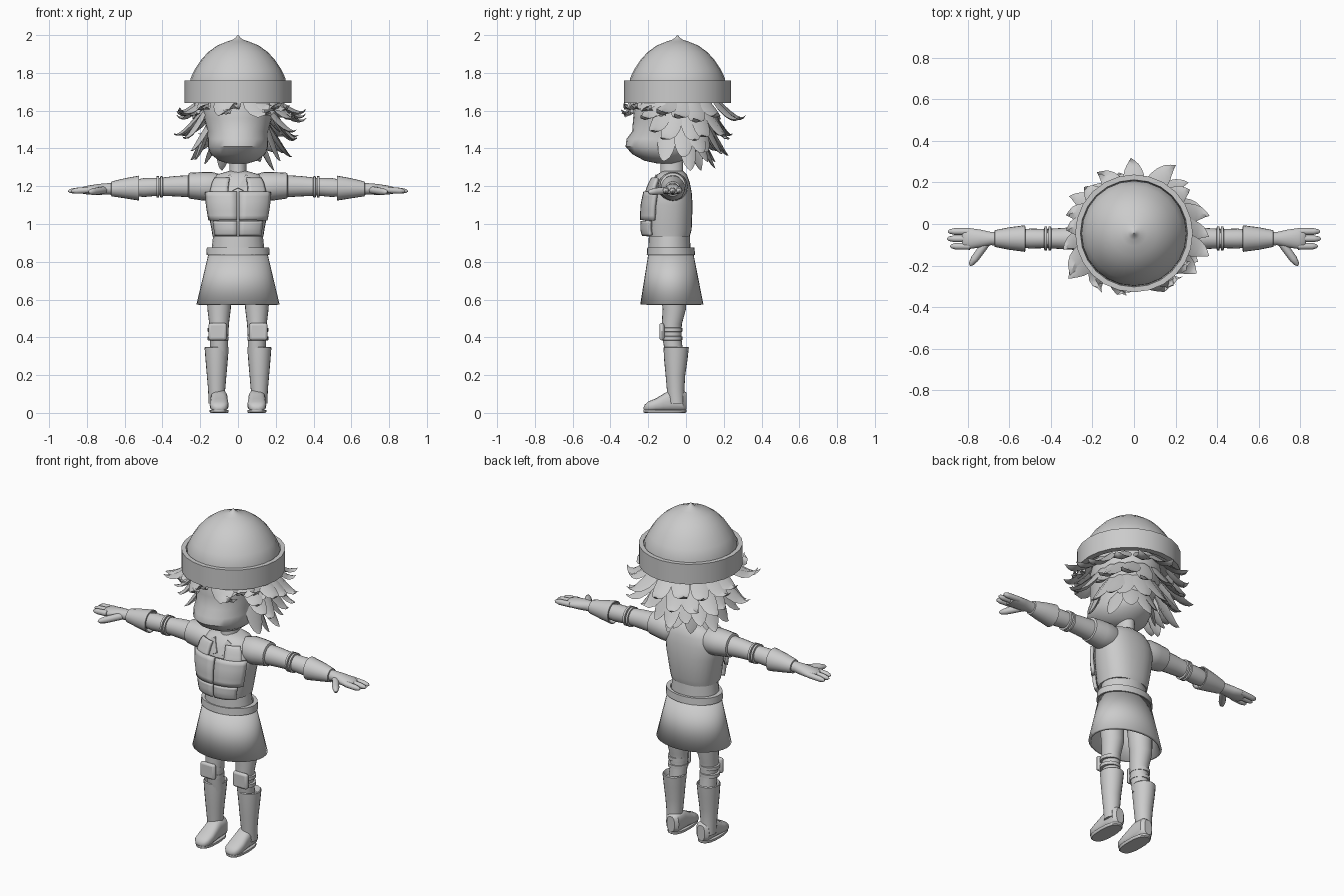
import bpy, bmesh, math, random
from mathutils import Vector, Matrix

random.seed(4)
if "Cube" in bpy.data.objects:
    bpy.data.objects.remove(bpy.data.objects["Cube"])

# One flat clay colour for everything
clay = bpy.data.materials.new("plain_grey")
clay.use_nodes = True
GREY = (0.6, 0.6, 0.6, 1)
clay.diffuse_color = GREY
clay.node_tree.nodes["Principled BSDF"].inputs["Base Color"].default_value = GREY


def finish(name, bm, mirror=False, angle=40):
    """Turn a bmesh into a named, shaded object."""
    bmesh.ops.recalc_face_normals(bm, faces=bm.faces)
    mesh = bpy.data.meshes.new(name)
    bm.to_mesh(mesh)
    bm.free()
    mesh.materials.append(clay)
    obj = bpy.data.objects.new(name, mesh)
    bpy.context.collection.objects.link(obj)
    bpy.ops.object.select_all(action='DESELECT')
    obj.select_set(True)
    bpy.context.view_layer.objects.active = obj
    bpy.ops.object.shade_smooth_by_angle(angle=math.radians(angle))
    if mirror:
        obj.modifiers.new("mirror", 'MIRROR').use_axis[0] = True
    return obj


def loft(name, rings, axis='z', cu=0, cv=0, sides=20, power=1, mirror=False, matrix=None, caps=True):
    """Skin rings of (position, radius u, radius v, centre v) along an axis."""
    bm = bmesh.new()
    rows = []
    for ring in rings:
        t, ru = ring[:2]
        rv = ring[2] if len(ring) > 2 else ru
        c = ring[3] if len(ring) > 3 else cv
        row = []
        for i in range(sides):
            a = math.tau * i / sides
            co, si = math.cos(a), math.sin(a)
            u = cu + ru * math.copysign(abs(co) ** power, co)
            v = c + rv * math.copysign(abs(si) ** power, si)
            p = {'z': (u, v, t), 'x': (t, u, v), 'y': (u, t, v)}[axis]
            row.append(bm.verts.new(p))
        rows.append(row)
    for a, b in zip(rows, rows[1:]):
        for i in range(sides):
            j = (i + 1) % sides
            bm.faces.new((a[i], a[j], b[j], b[i]))
    if caps:
        bm.faces.new(rows[0])
        bm.faces.new(rows[-1])
    if matrix:
        bm.transform(matrix)
    return finish(name, bm, mirror)


def finger(name, start, end, r):
    start, end = Vector(start), Vector(end)
    d = end - start
    n = d.length
    m = Matrix.Translation(start) @ d.to_track_quat('Z', 'Y').to_matrix().to_4x4()
    loft(name, [(0, r), (n * .7, r * .95), (n * .93, r * .6), (n, r * .15)],
         sides=10, mirror=True, matrix=m)


# Helmet: dome, rolled brim and tip
HY = -.045
loft("helmet_dome", [(1.7, .255), (1.77, .252), (1.82, .228), (1.87, .195), (1.91, .158),
                     (1.945, .11), (1.965, .06), (1.975, .03), (1.985, .014), (2, .002)], cv=HY, sides=24)
loft("helmet_brim", [(1.7, .245), (1.64, .25), (1.64, .283), (1.76, .283), (1.76, .258), (1.72, .25)],
     cv=HY, sides=24, caps=False)

# Head with a puffy muzzle, and neck
loft("head", [(1.32, .05, .05, -.1), (1.335, .1, .1, -.12), (1.37, .145, .165, -.12),
              (1.41, .16, .195, -.125), (1.45, .16, .195, -.12), (1.49, .162, .185, -.1),
              (1.56, .18, .195, -.085), (1.64, .19, .2, -.07), (1.74, .17, .17, -.06)], sides=28)
loft("neck", [(1.22, .06, .07), (1.27, .046, .06), (1.37, .046, .06)], cv=-.075)


# Hair: rings of leaf-shaped locks that curl outwards
def lock(bm, azimuth, sweep, root, tip, width, hook):
    def at(a, r, z):
        return Vector((r * math.sin(a), HY - r * math.cos(a), z))
    p0 = at(azimuth, *root)
    p2 = at(azimuth + sweep, *tip)
    p1 = at(azimuth + sweep * .4, root[0] * .25 + tip[0] * .75, tip[1] + hook)
    side = Vector((math.cos(azimuth), math.sin(azimuth), 0))
    rows = []
    for k, w in enumerate((.7, 1, 1, .85, .6, .3)):
        t = k / 6
        p = p0 * (1 - t) ** 2 + p1 * 2 * t * (1 - t) + p2 * t * t
        d = ((p1 - p0) * (1 - t) + (p2 - p1) * t).normalized()
        s = (side - d * side.dot(d)).normalized()
        n = s.cross(d) * width * w * .3
        s *= width * w
        rows.append([bm.verts.new(q) for q in (p + s, p + n, p - s, p - n)])
    end = bm.verts.new(p2)
    for a, b in zip(rows, rows[1:]):
        for i in range(4):
            j = (i + 1) % 4
            bm.faces.new((a[i], a[j], b[j], b[i]))
    for i in range(4):
        bm.faces.new((rows[-1][i], rows[-1][(i + 1) % 4], end))
    bm.faces.new(rows[0])


def hair_ring(name, first, last, count, root, tip, width, hook, sweep):
    bm = bmesh.new()
    for i in range(count):
        a = first + (last - first) * i / (count - 1)
        turn = sweep if a < 180 else -sweep
        jitter = random.uniform
        lock(bm, math.radians(a + jitter(-5, 5)), math.radians(turn + jitter(-8, 8)), root,
             (tip[0] + jitter(-.03, .03), tip[1] + jitter(-.03, .03)), width, hook)
    finish(name, bm, angle=35)


hair_ring("fringe", -62, 62, 8, (.23, 1.67), (.3, 1.62), .045, -.06, 22)
hair_ring("upper_locks", 55, 305, 13, (.21, 1.65), (.355, 1.59), .05, -.06, -8)
hair_ring("middle_locks", 68, 292, 12, (.18, 1.6), (.33, 1.48), .05, -.04, -8)
hair_ring("lower_locks", 75, 285, 11, (.15, 1.54), (.26, 1.36), .05, 0, -6)
hair_ring("nape_locks", 115, 245, 6, (.11, 1.48), (.18, 1.31), .045, .02, 5)

# Torso, waist, belt and open skirt
VEST = [(.935, .135, .115, -.095), (.97, .14, .125, -.095), (1.1, .165, .125, -.09),
        (1.17, .17, .115, -.085), (1.22, .155, .1, -.08), (1.26, .12, .08, -.075), (1.28, .05, .055, -.07)]
loft("vest", VEST, sides=28, power=.85)
loft("waist", [(.85, .142, .113), (.95, .13, .108)], cv=-.088)
loft("belt", [(.835, .15, .11), (.835, .168, .128), (.875, .165, .125), (.875, .14, .11)],
     cv=-.08, sides=28, caps=False)
skirt = loft("skirt", [(.575, .22, .167, -.075), (.84, .157, .12, -.08)], sides=32, caps=False)
skirt.modifiers.new("cloth", 'SOLIDIFY').thickness = .015


# Armour panels that follow the vest surface
def panel(name, low, high, inner, outer, lift=.016):
    bm = bmesh.new()
    rows = []
    for r in range(7):
        z = low + (high - low) * r / 6
        for a, b in zip(VEST, VEST[1:]):
            if a[0] <= z <= b[0]:
                f = (z - a[0]) / (b[0] - a[0])
                rx, ry, cy = (a[k] + (b[k] - a[k]) * f for k in (1, 2, 3))
                break
        row = []
        for c in range(7):
            t = math.radians(inner + (outer - inner) * c / 6)
            row.append(bm.verts.new(((rx + lift) * math.sin(t) ** .85,
                                     cy - (ry + lift) * math.cos(t) ** .85, z)))
        rows.append(row)
    for a, b in zip(rows, rows[1:]):
        for i in range(6):
            bm.faces.new((a[i], a[i + 1], b[i + 1], b[i]))
    solid = finish(name, bm, True).modifiers.new("plate", 'SOLIDIFY')
    solid.thickness = .02
    solid.offset = 0


panel("chest_plate", 1.02, 1.17, 1, 62)
panel("belly_plate", .94, 1.015, 1, 50, .012)
panel("collar_plate", 1.16, 1.24, 14, 50, .01)
bm = bmesh.new()
lapel = Matrix.Translation((.032, -.168, 1.215)) @ Matrix.Rotation(.5, 4, 'Y') @ Matrix.Rotation(-.45, 4, 'X')
bmesh.ops.create_cube(bm, size=1, matrix=lapel @ Matrix.Diagonal((.03, .025, .09, 1)))
finish("lapel", bm, True)

# Arms: shoulder sleeve, arm, elbow bands, flared gauntlet
AY = -.07
loft("shoulder_sleeve", [(.08, .06, .06, 1.2), (.14, .08, .078, 1.198), (.19, .078, .075, 1.2),
                         (.26, .067, .068, 1.203), (.265, .055, .055, 1.2)], 'x', AY, mirror=True)
loft("arm", [(.2, .06, .062, 1.2), (.33, .052, .054, 1.2), (.42, .046, .047, 1.197),
             (.5, .048, .05, 1.193), (.56, .04, .04, 1.19)], 'x', AY, mirror=True)
for name, x in (("upper_elbow_band", .405), ("lower_elbow_band", .425)):
    loft(name, [(x - .008, .045), (x - .006, .057), (x + .006, .057), (x + .008, .045)],
         'x', AY, 1.196, mirror=True)
loft("gauntlet", [(.55, .05, .05, 1.19), (.523, .058, .06, 1.19), (.525, .064, .066, 1.19),
                  (.6, .054, .053, 1.189), (.67, .04, .039, 1.186), (.672, .03, .03, 1.186)],
     'x', AY, mirror=True)

# Hands
loft("palm", [(.64, .034, .034, 1.186), (.69, .032, .03, 1.186), (.74, .043, .029, 1.183),
              (.79, .05, .024, 1.18), (.82, .046, .019, 1.178), (.828, .03, .01, 1.178)],
     'x', AY, mirror=True)
for name, y, tip in (("rear_finger", -.036, .895), ("middle_finger", -.071, .9), ("front_finger", -.107, .885)):
    finger(name, (.79, y, 1.18), (tip, y, 1.174), .017)
finger("thumb", (.71, -.09, 1.18), (.79, -.2, 1.168), .02)

# Legs, knee straps and pads
loft("leg", [(.3, .048, .048, -.06), (.4, .048, .05, -.075), (.47, .052, .053, -.075),
             (.55, .062, .062, -.062), (.7, .07, .07, -.07), (.8, .06, .06, -.075)], cu=.1, mirror=True)
for name, z in (("lower_knee_strap", .395), ("upper_knee_strap", .44)):
    loft(name, [(z - .012, .046), (z - .01, .056), (z + .01, .056), (z + .012, .046)],
         cu=.105, cv=-.075, mirror=True)
bm = bmesh.new()
bmesh.ops.create_cube(bm, size=1, matrix=Matrix.Translation((.108, -.128, .43))
                      @ Matrix.Diagonal((.096, .026, .092, 1)))
pad = finish("knee_pad", bm, True)
bevel = pad.modifiers.new("rounded", 'BEVEL')
bevel.width = .018
bevel.segments = 3

# Boots: flared shaft, foot and flat sole
loft("boot_shaft", [(.05, .043, .045, -.05), (.12, .045, .046, -.055), (.2, .052, .052, -.056),
                    (.28, .059, .062, -.054), (.345, .064, .067, -.052), (.35, .06, .062, -.052),
                    (.32, .048, .05, -.055)], cu=.113, mirror=True)
loft("foot", [(.002, .025, .045, .062), (-.015, .042, .056, .064), (-.08, .045, .058, .066),
              (-.12, .047, .046, .054), (-.16, .05, .034, .042), (-.2, .045, .026, .034),
              (-.218, .03, .017, .027), (-.224, .01, .006, .024)], 'y', .1, power=.75, mirror=True)
loft("sole", [(0, .046, .108), (.005, .05, .114), (.016, .05, .114)], cu=.1, cv=-.112,
     power=.8, mirror=True)
